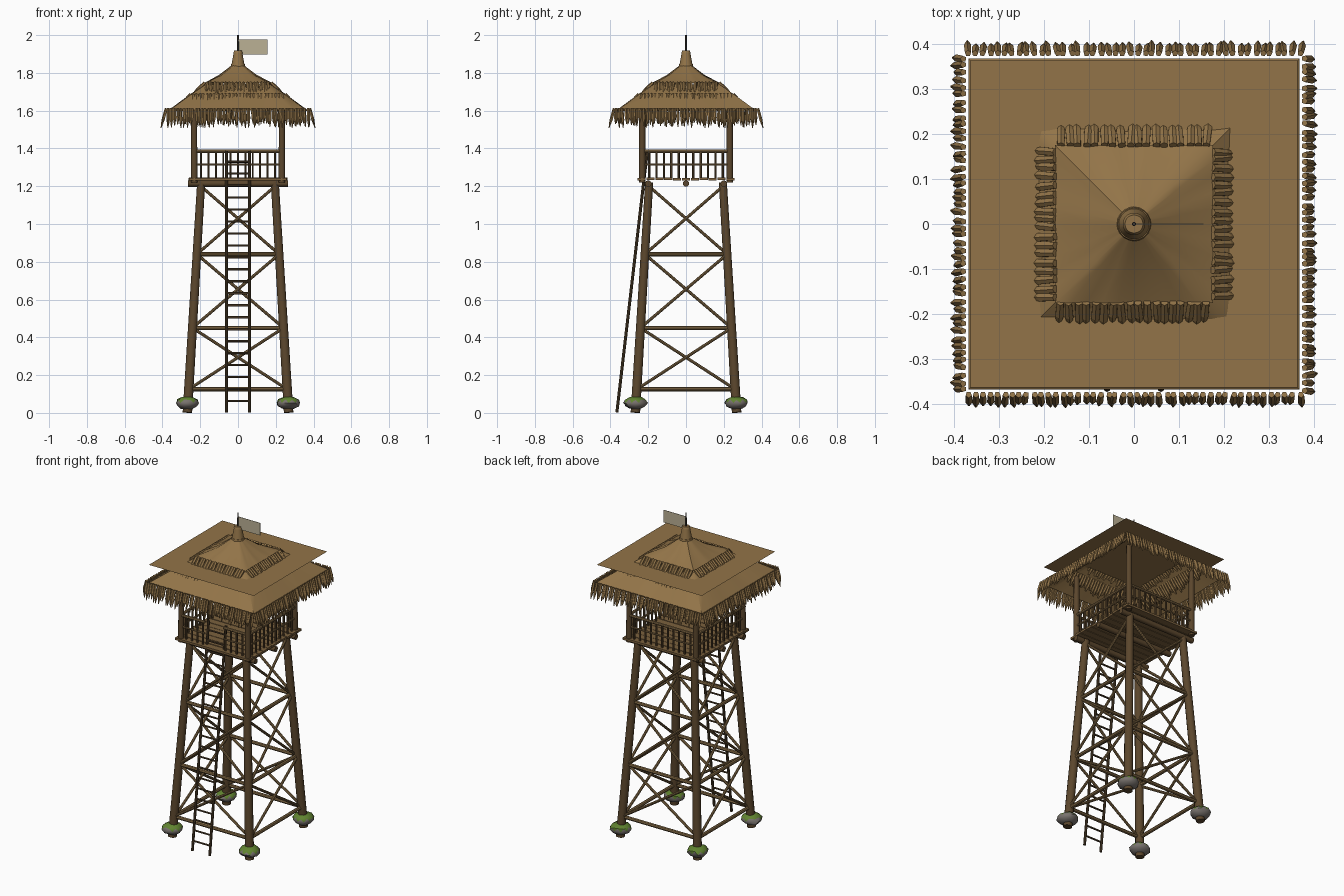
import bpy, bmesh, math, random
from mathutils import Vector, Matrix

if "Cube" in bpy.data.objects:
    bpy.data.objects.remove(bpy.data.objects["Cube"])

random.seed(7)

def mat(name, r, g, b):
    m = bpy.data.materials.new(name)
    m.diffuse_color = (r, g, b, 1)
    m.use_nodes = True
    m.node_tree.nodes["Principled BSDF"].inputs["Base Color"].default_value = m.diffuse_color
    return m

THATCH = mat("thatch", 0.29, 0.175, 0.065)
DARK = mat("dark_wood", 0.105, 0.062, 0.026)
LIGHT = mat("light_wood", 0.23, 0.145, 0.06)
DECK = mat("deck_wood", 0.20, 0.12, 0.048)
LADDER = mat("ladder_wood", 0.09, 0.056, 0.026)
STONE = mat("stone", 0.19, 0.17, 0.155)
MOSS = mat("moss", 0.12, 0.23, 0.03)
FLAG = mat("flag_cloth", 0.50, 0.44, 0.30)
IRON = mat("dark_pole", 0.05, 0.04, 0.03)

def finish(bm, name, mats, smooth=True):
    me = bpy.data.meshes.new(name)
    bm.to_mesh(me)
    bm.free()
    for m in mats:
        me.materials.append(m)
    ob = bpy.data.objects.new(name, me)
    bpy.context.collection.objects.link(ob)
    if smooth:
        bpy.context.view_layer.objects.active = ob
        ob.select_set(True)
        bpy.ops.object.shade_smooth_by_angle(angle=math.radians(40))
        ob.select_set(False)
    return ob

def rod(bm, a, b, r1, r2=None, seg=8):
    """Tapered cylinder from a to b."""
    a, b = Vector(a), Vector(b)
    d = b - a
    m = Matrix.Translation((a + b) / 2) @ d.to_track_quat('Z', 'Y').to_matrix().to_4x4()
    bmesh.ops.create_cone(bm, cap_ends=True, segments=seg, radius1=r1,
                          radius2=r1 if r2 is None else r2, depth=d.length, matrix=m)

def box(bm, c, s):
    bmesh.ops.create_cube(bm, size=1, matrix=Matrix.Translation(c) @ Matrix.Diagonal((*s, 1)))

def spin(k, p):
    """Turn a point of the front side onto side k."""
    return Matrix.Rotation(k * math.pi / 2, 3, 'Z') @ Vector(p)

def leg_at(z):
    return 0.268 - 0.073 * z / 1.22

# Legs
bm = bmesh.new()
for sx in (-1, 1):
    for sy in (-1, 1):
        a, b = leg_at(0), leg_at(1.22)
        rod(bm, (sx * a, sy * a, 0.002), (sx * b, sy * b, 1.22), 0.026, 0.022, 12)
finish(bm, "legs", [DARK])

# Horizontal and crossed braces
bm = bmesh.new()
levels = [0.125, 0.45, 0.84, 1.20]
for k in range(4):
    for i, z in enumerate(levels[:3]):
        a, z2 = leg_at(z), levels[i + 1]
        b = leg_at(z2)
        rod(bm, spin(k, (-a, -a, z)), spin(k, (a, -a, z)), 0.011)
        rod(bm, spin(k, (-a, -a - 0.006, z)), spin(k, (b, -b - 0.006, z2)), 0.008)
        rod(bm, spin(k, (a, -a + 0.006, z)), spin(k, (-b, -b + 0.006, z2)), 0.008)
finish(bm, "braces", [LIGHT])

# Footing stones with moss on top
for i, (sx, sy) in enumerate([(-1, -1), (1, -1), (1, 1), (-1, 1)]):
    bm = bmesh.new()
    bmesh.ops.create_icosphere(bm, subdivisions=2, radius=1)
    for v in bm.verts:
        v.co *= random.uniform(0.92, 1.06)
        v.co = Vector((v.co.x * 0.063 + sx * 0.268, v.co.y * 0.063 + sy * 0.268, v.co.z * 0.036 + 0.053))
    bm.normal_update()
    for f in bm.faces:
        f.material_index = int(f.calc_center_median().z > 0.064)
    finish(bm, f"footing_stone_{i + 1}", [STONE, MOSS])

# Platform beams and roof posts
bm = bmesh.new()
for y in (-0.2, 0, 0.2):
    rod(bm, (-0.265, y, 1.214), (0.265, y, 1.214), 0.017, seg=10)
finish(bm, "platform_beams", [DARK])
bm = bmesh.new()
for sx in (-1, 1):
    for sy in (-1, 1):
        rod(bm, (sx * 0.232, sy * 0.232, 1.22), (sx * 0.232, sy * 0.232, 1.64), 0.018, 0.016, 10)
finish(bm, "roof_posts", [DARK])

# Deck planks
bm = bmesh.new()
for i in range(11):
    y = -0.235 + i * 0.047
    box(bm, (random.uniform(-0.004, 0.004), y, 1.238 + random.uniform(-0.001, 0.001)), (0.515, 0.043, 0.013))
finish(bm, "deck_planks", [DECK], False)

# Railing, open at the ladder
rails, bars = bmesh.new(), bmesh.new()
for k in range(4):
    spans = [(-0.235, -0.065), (0.065, 0.235)] if k == 0 else [(-0.235, 0.235)]
    for a, b in spans:
        for z, r in ((1.385, 0.009), (1.315, 0.006)):
            rod(rails, spin(k, (a, -0.235, z)), spin(k, (b, -0.235, z)), r)
    for i in range(-5, 6):
        x = i * 0.039
        if k or abs(x) > 0.06:
            rod(bars, spin(k, (x, -0.235, 1.24)), spin(k, (x, -0.235, 1.385)), 0.006, seg=6)
finish(rails, "railing_rails", [LIGHT])
finish(bars, "railing_balusters", [DARK])

# Ladder
bm = bmesh.new()
foot, top = Vector((0, -0.366, 0.003)), Vector((0, -0.205, 1.385))
for s in (-0.06, 0.06):
    rod(bm, foot + Vector((s, 0, 0)), top + Vector((s, 0, 0)), 0.008)
for i in range(21):
    p = foot.lerp(top, (0.06 + i * 0.0635) / 1.385)
    rod(bm, p - Vector((0.06, 0, 0)), p + Vector((0.06, 0, 0)), 0.006, seg=6)
finish(bm, "ladder", [LADDER])

def roof_skin(name, rings, per_side=10, jitter=0.005):
    """Loft of rings (half width, height, roundness 0..1)."""
    bm = bmesh.new()
    n = per_side * 4
    ridge = [random.uniform(-jitter, jitter) for _ in range(n)]
    loops = []
    for h, z, rnd in rings:
        loop = []
        for i in range(n):
            k, t = divmod(i, per_side)
            p = Vector((-1 + 2 * t / per_side, -1, 0))
            p = p.lerp(p.normalized(), rnd) * h
            p.z = z + ridge[i] * (0.3 + 0.7 * (1 - rnd))
            loop.append(bm.verts.new(spin(k, p)))
        loops.append(loop)
    for a, b in zip(loops, loops[1:]):
        for i in range(n):
            j = (i + 1) % n
            bm.faces.new((a[i], a[j], b[j], b[i]))
    return finish(bm, name, [THATCH])

# Roof: lower slope, flat sheet, upper peak
roof_skin("lower_roof", [(0.368, 1.60, 0), (0.27, 1.672, 0), (0.172, 1.74, 0)], jitter=0.003)
roof_skin("upper_roof", [(0.176, 1.745, 0), (0.10, 1.788, 0.45), (0.03, 1.842, 1)])
bm = bmesh.new()
bmesh.ops.create_grid(bm, x_segments=1, y_segments=1, size=0.364, matrix=Matrix.Translation((0, 0, 1.714)))
finish(bm, "roof_sheet", [THATCH], False)

def fringe(name, count, half, y0, z0, y1, z1, r, tip, seg):
    """Row of thatch bundles hanging outwards on all four sides."""
    bm = bmesh.new()
    for k in range(4):
        for i in range(count):
            x = -half + 2 * half * (i + 0.5) / count + random.uniform(-0.003, 0.003)
            s = random.uniform(0.72, 1.0)
            a = Vector((x, -y0, z0))
            b = Vector((x + random.uniform(-0.006, 0.006), -y0 + (y0 - y1) * s, z0 + (z1 - z0) * s))
            m = a.lerp(b, 0.6)
            rod(bm, spin(k, a), spin(k, m), r * 0.85, r, seg)
            rod(bm, spin(k, m), spin(k, b), r, tip, seg)
    finish(bm, name, [THATCH])

fringe("lower_fringe", 46, 0.378, 0.38, 1.612, 0.408, 1.508, 0.0085, 0.002, 5)
fringe("middle_fringe", 26, 0.25, 0.25, 1.688, 0.31, 1.615, 0.0100, 0.004, 6)
fringe("upper_fringe", 18, 0.172, 0.175, 1.748, 0.237, 1.688, 0.0105, 0.005, 6)

# Finial, pole and flag
bm = bmesh.new()
rod(bm, (0, 0, 1.832), (0, 0, 1.846), 0.039, 0.036, 20)
rod(bm, (0, 0, 1.846), (0, 0, 1.905), 0.034, 0.023, 20)
rod(bm, (0, 0, 1.905), (0, 0, 1.918), 0.025, 0.020, 20)
finish(bm, "finial", [THATCH])
bm = bmesh.new()
rod(bm, (0, 0, 1.91), (0, 0, 2.0), 0.005, 0.004, 8)
finish(bm, "flag_pole", [IRON])
bm = bmesh.new()
box(bm, (0.079, 0, 1.937), (0.152, 0.002, 0.078))
finish(bm, "flag", [FLAG], False)
